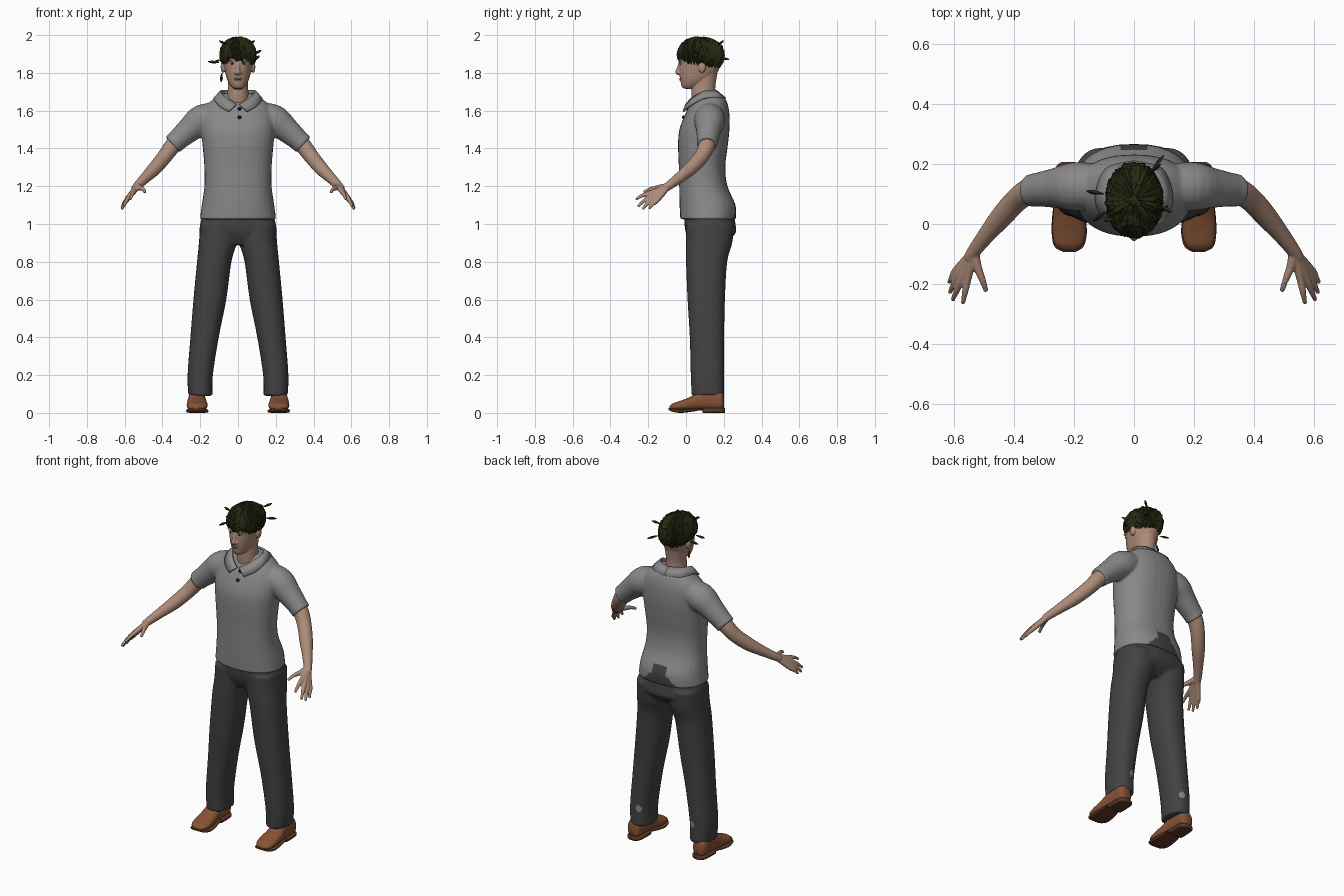
import bpy, bmesh, math, random
from mathutils import Vector

if "Cube" in bpy.data.objects:
    bpy.data.objects.remove(bpy.data.objects["Cube"])
random.seed(4)


def material(name, r, g, b):
    m = bpy.data.materials.new(name)
    m.use_nodes = True
    m.diffuse_color = (r, g, b, 1)
    shader = m.node_tree.nodes["Principled BSDF"]
    shader.inputs["Base Color"].default_value = (r, g, b, 1)
    shader.inputs["Roughness"].default_value = 0.8
    return m


SKIN = material("skin", .42, .26, .19)
SHIRT = material("shirt grey", .25, .25, .25)
CLOTH = material("trouser charcoal", .055, .055, .057)
LEATHER = material("shoe brown", .24, .085, .035)
SOLE = material("sole brown", .11, .04, .02)
HAIR = material("hair dark olive", .02, .022, .006)
BLACK = material("button black", .01, .01, .01)
LIPS = material("lips", .33, .16, .12)
WHITE = material("eye white", .5, .47, .44)


def spline(rows, steps=4):
    """Catmull-Rom interpolation of equal-length tuples."""
    out = []
    for i in range(len(rows) - 1):
        q = [rows[max(0, min(len(rows) - 1, i + k))] for k in (-1, 0, 1, 2)]
        for j in range(steps):
            t = j / steps
            out.append([b + .5 * t * (c - a + t * (2*a - 5*b + 4*c - d + t * (3*(b - c) + d - a)))
                        for a, b, c, d in zip(*q)])
    return out + [list(rows[-1])]


def skin_rings(bm, rings):
    rings = [[bm.verts.new(p) for p in r] for r in rings]
    n = len(rings[0])
    for a, b in zip(rings, rings[1:]):
        for i in range(n):
            bm.faces.new((a[i], a[(i + 1) % n], b[(i + 1) % n], b[i]))
    bm.faces.new(rings[0])
    bm.faces.new(rings[-1])


def stack(bm, rows, s=1, power=2.3, along_y=False, n=32):
    """Rounded slices (level, x0, x1, low, high) stacked on z or on y."""
    rings = []
    for level, x0, x1, lo, hi in spline(rows):
        ring = []
        for k in range(n):
            c, d = math.cos(k * math.tau / n), math.sin(k * math.tau / n)
            x = (x0 + x1) / 2 + (x1 - x0) / 2 * math.copysign(abs(c) ** (2 / power), c)
            v = (lo + hi) / 2 + (hi - lo) / 2 * math.copysign(abs(d) ** (2 / power), d)
            ring.append((s * x, level, v) if along_y else (s * x, v, level))
        rings.append(ring)
    skin_rings(bm, rings)


def centred(rows):
    return [(z, -w, w, a, b) for z, w, a, b in rows]


def tube(bm, pts, s=1, n=12, steps=4):
    """Round tube through (x, y, z, radius) points."""
    pts = spline(pts, steps)
    ps = [Vector((s * p[0], p[1], p[2])) for p in pts]
    rings = []
    for i, p in enumerate(ps):
        d = (ps[min(i + 1, len(ps) - 1)] - ps[max(i - 1, 0)]).normalized()
        u = d.cross((.31, .9, .27)).normalized()
        v = d.cross(u)
        rings.append([p + pts[i][3] * (u * math.cos(k * math.tau / n) + v * math.sin(k * math.tau / n))
                      for k in range(n)])
    skin_rings(bm, rings)


def ball(bm, centre, size):
    new = bmesh.ops.create_uvsphere(bm, u_segments=20, v_segments=12, radius=1)["verts"]
    bmesh.ops.scale(bm, vec=size, verts=new)
    bmesh.ops.translate(bm, vec=centre, verts=new)


def make(name, bm, *mats, voxel=0, relax=4, thick=0, smooth=True):
    bmesh.ops.recalc_face_normals(bm, faces=bm.faces)
    ob = bpy.data.objects.new(name, bpy.data.meshes.new(name))
    bm.to_mesh(ob.data)
    bm.free()
    bpy.context.collection.objects.link(ob)
    if voxel:
        mod = ob.modifiers.new("Blend", 'REMESH')
        mod.mode, mod.voxel_size = 'VOXEL', voxel
        mod = ob.modifiers.new("Relax", 'SMOOTH')
        mod.iterations = relax
    if thick:
        ob.modifiers.new("Thickness", 'SOLIDIFY').thickness = thick
    bpy.context.view_layer.update()
    ev = ob.evaluated_get(bpy.context.evaluated_depsgraph_get())
    mesh = bpy.data.meshes.new_from_object(ev)
    ob.modifiers.clear()
    ob.data = mesh
    mesh.materials.clear()
    for m in mats:
        mesh.materials.append(m)
    for f in mesh.polygons:
        f.use_smooth = smooth
    bpy.context.view_layer.update()
    return ob


def front_y(ob, x, z):
    return ob.ray_cast((x, -1, z), (0, 1, 0))[1].y


# Trousers: pelvis and two legs blended together
bm = bmesh.new()
stack(bm, centred([(1.07, .18, -.01, .25), (1.0, .2, -.008, .262), (.95, .2, 0, .262), (.89, .15, .03, .2)]))
for s in (1, -1):
    stack(bm, [(1.0, .01, .2, 0, .255), (.9, .008, .207, 0, .245), (.8, .035, .217, 0, .218),
               (.6, .062, .236, .008, .206), (.4, .102, .252, .02, .202),
               (.2, .133, .267, .025, .202), (.09, .135, .263, .03, .202)], s)
trousers = make("trousers", bm, CLOTH, SHIRT, voxel=.008)
for f in trousers.data.polygons:  # small worn spot on each calf
    if (f.center - Vector((math.copysign(.18, f.center.x), .2, .2))).length < .02:
        f.material_index = 1

# Shirt: torso and sleeves blended together
bm = bmesh.new()
stack(bm, centred([(1.025, .202, -.03, .265), (1.1, .192, -.034, .262), (1.2, .178, -.036, .22), (1.3, .178, -.038, .208),
                   (1.42, .188, -.042, .222), (1.5, .195, -.035, .23), (1.58, .19, -.005, .23),
                   (1.63, .165, .022, .222), (1.665, .125, .05, .208), (1.69, .085, .075, .185)]))
for s in (1, -1):
    tube(bm, [(.1, .125, 1.575, .07), (.19, .125, 1.55, .082), (.26, .12, 1.497, .067),
              (.345, .112, 1.422, .052)], s, n=20)
    tube(bm, [(.328, .113, 1.437, .056), (.347, .112, 1.42, .055)], s, n=20)
shirt = make("shirt", bm, SHIRT, CLOTH, voxel=.007)
for f in shirt.data.polygons:  # shirt tucked behind the waistband at the back
    x, y, z = f.center
    if y > .2 and (abs(x) < .045 and z < 1.135 or abs(x) < .12 - (z - 1.02) and z < 1.08):
        f.material_index = 1

# Collar halves
bm = bmesh.new()
inner = spline([(0, .168, 1.705), (.07, .148, 1.71), (.094, .09, 1.703), (.06, .03, 1.67), (.008, -.003, 1.635)], 5)
outer = spline([(0, .212, 1.668), (.095, .185, 1.672), (.13, .09, 1.668), (.105, .02, 1.63), (.05, -.018, 1.598)], 5)
for s in (1, -1):
    rows = [[bm.verts.new((s * x, y, z)) for x, y, z in row] for row in (inner, outer)]
    for i in range(len(inner) - 1):
        bm.faces.new((rows[0][i], rows[0][i + 1], rows[1][i + 1], rows[1][i]))
make("collar", bm, SHIRT, thick=.01)

# Buttons
bm = bmesh.new()
for z in (1.61, 1.565):
    ball(bm, (.008, front_y(shirt, .008, z) - .003, z), (.01, .006, .01))
make("buttons", bm, BLACK)

# Arms with palms and fingers
wrist = (.532, -.09, 1.203)
fingers = [((.553, -.18, 1.168), (.57, -.266, 1.13)), ((.572, -.18, 1.152), (.604, -.254, 1.092)),
           ((.584, -.17, 1.136), (.614, -.23, 1.078)), ((.592, -.155, 1.123), (.616, -.195, 1.08))]
for s, side in ((1, "left"), (-1, "right")):
    bm = bmesh.new()
    tube(bm, [(.29, .12, 1.475, .045), (.345, .11, 1.415, .044), (.39, .08, 1.355, .04), (.44, .025, 1.295, .037),
              (.49, -.035, 1.245, .029), (*wrist, .023), (.548, -.115, 1.185, .02)], s, n=18)
    for knuckle, tip in fingers:
        mid = [a * .45 + b * .55 for a, b in zip(knuckle, tip)]
        mid[2] += .006
        tube(bm, [(*wrist, .016), (*knuckle, .0135), (*mid, .0105), (*tip, .007)], s)
    tube(bm, [(*wrist, .017), (.522, -.14, 1.193, .015), (.503, -.19, 1.184, .011), (.492, -.224, 1.168, .008)], s)
    make(side + "_arm", bm, SKIN, voxel=.0045, relax=3)

# Shoes with soles and heels
for s, side in ((1, "left"), (-1, "right")):
    bm = bmesh.new()
    stack(bm, [(-.088, .195, .235, .02, .034), (-.07, .172, .262, .014, .05), (-.03, .161, .271, .012, .064),
               (.03, .165, .27, .012, .088), (.08, .172, .264, .012, .118), (.14, .175, .262, .012, .125),
               (.185, .178, .26, .012, .115), (.2, .195, .243, .015, .095)], s, along_y=True)
    make(side + "_shoe", bm, LEATHER)
    bm = bmesh.new()
    stack(bm, [(-.093, .195, .235, .016, .026), (-.075, .168, .265, .007, .024), (-.03, .157, .274, 0, .018),
               (.03, .162, .272, .006, .022), (.085, .172, .264, .014, .026), (.092, .17, .265, 0, .026),
               (.15, .17, .265, 0, .026), (.19, .175, .26, 0, .026), (.206, .195, .242, 0, .026)],
          s, power=4, along_y=True)
    make(side + "_sole", bm, SOLE)

# Head, neck, nose and ears
bm = bmesh.new()
stack(bm, centred([(1.58, .07, .04, .18), (1.66, .06, .03, .165), (1.72, .054, .03, .155), (1.82, .055, .05, .17)]), power=2)
stack(bm, centred([(1.716, .022, -.012, .035), (1.73, .038, -.024, .07), (1.76, .056, -.03, .125), (1.8, .068, -.036, .165),
                   (1.85, .076, -.036, .185), (1.9, .079, -.036, .19), (1.95, .068, -.01, .175),
                   (1.98, .035, .03, .12)]), power=2.15)
tube(bm, [(0, -.03, 1.86, .008), (0, -.04, 1.825, .009), (0, -.046, 1.803, .012), (0, -.036, 1.797, .008)])
for s in (1, -1):
    ball(bm, (s * .012, -.037, 1.8), (.009, .01, .008))
    ball(bm, (s * .08, .085, 1.832), (.012, .02, .032))
    ball(bm, (s * .03, -.028, 1.868), (.022, .011, .006))
head = make("head", bm, SKIN, voxel=.0045, relax=3)

# Lips, eyes and pupils
bm = bmesh.new()
for z, w in ((1.77, .022), (1.763, .018)):
    ball(bm, (0, front_y(head, 0, z) + .001, z), (w, .005, .0045))
make("lips", bm, LIPS)
for name, mat, size, out in (("eyes", WHITE, (.013, .004, .005), 0), ("pupils", BLACK, (.006, .003, .005), -.003)):
    bm = bmesh.new()
    for s in (1, -1):
        ball(bm, (s * .03, front_y(head, s * .03, 1.85) + out, 1.85), size)
    make(name, bm, mat)

# Hair: cap trimmed at the hairline, then overlapping locks
C, R = Vector((0, .08, 1.893)), Vector((.086, .115, .096))


def hairline(a):
    return 1.837 + .028 * math.cos(a)


bm = bmesh.new()
ball(bm, C, R)
low = [v for v in bm.verts if v.co.z < hairline(math.atan2(v.co.x, C.y - v.co.y))]
bmesh.ops.delete(bm, geom=low, context='VERTS')
make("hair_cap", bm, HAIR)
bm = bmesh.new()
for i in range(190):
    a = i * 2.39996
    top = random.uniform(.35, 1.45)
    bottom = math.asin((hairline(a) - C.z) / R.z) + random.uniform(-.18, .2)
    twist, width = random.uniform(-.45, .45), random.uniform(.009, .016)
    pts = []
    for t, r in ((0, .3), (.3, 1), (.7, .8), (1, .1)):
        e, b, k = top + (bottom - top) * t, a + twist * t, 1 + .06 * t * random.random()
        pts.append((C.x + R.x * k * math.cos(e) * math.sin(b), C.y - R.y * k * math.cos(e) * math.cos(b),
                    C.z + R.z * k * math.sin(e), width * r))
    tube(bm, pts, n=5, steps=2)
make("hair_locks", bm, HAIR, smooth=False)

# Loose tufts standing off the hair
bm = bmesh.new()
for x, y, z, dx, dy, dz in ((-.1, .1, 1.855, -.06, .01, .005), (-.095, .04, 1.87, -.04, -.03, -.02),
                            (.085, .06, 1.9, .04, -.02, .02), (.085, .04, 1.87, .03, .02, .02),
                            (.06, .18, 1.88, .04, .05, -.01), (-.085, .09, 1.8, -.005, .01, -.05),
                            (.05, .17, 1.95, .04, .03, .02), (-.06, .02, 1.95, -.04, -.01, .02)):
    tube(bm, [(x, y, z, .002), (x + dx * .6, y + dy * .6, z + dz * .6, .008), (x + dx, y + dy, z + dz, .001)], n=4, steps=2)
make("hair_tufts", bm, HAIR, smooth=False)
